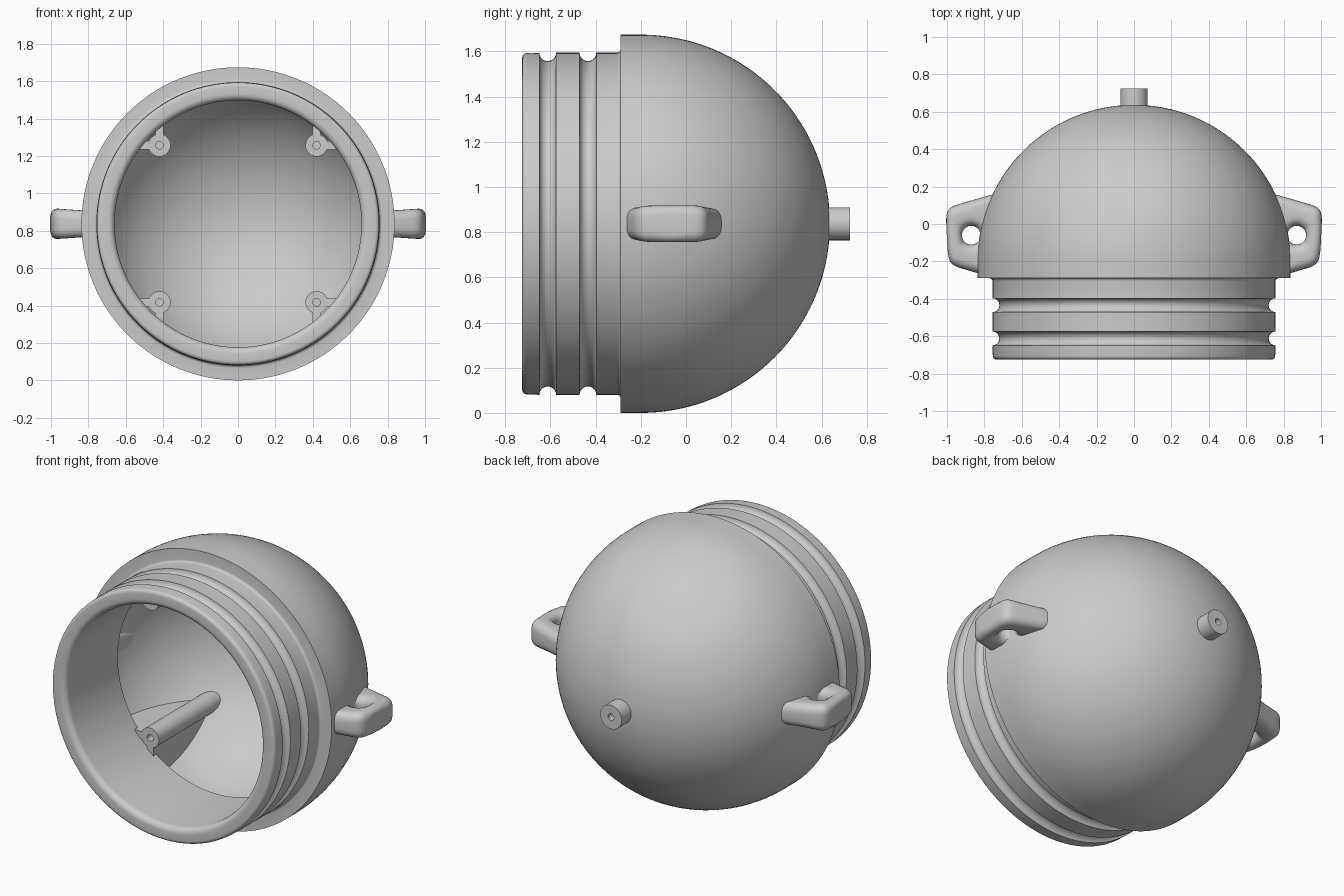
import bpy, bmesh
from math import sin, cos, pi, sqrt, acos, radians
from mathutils import Vector

cube = bpy.data.objects.get("Cube")
if cube:
    bpy.data.objects.remove(cube, do_unlink=True)

grey = bpy.data.materials.new("plain_grey")
grey.use_nodes = True
grey.diffuse_color = (0.6, 0.6, 0.6, 1)
grey.node_tree.nodes["Principled BSDF"].inputs["Base Color"].default_value = (0.6, 0.6, 0.6, 1)

R = 0.837          # dome outer radius, also height of the axis
DOME_Y = -0.2      # dome centre along the axis
INNER = 0.77       # dome inner radius
BURY = 0.8         # radius inside the shell wall where inner parts end
POST = 0.42        # post offset from the axis
POST_FRONT = -0.25


def finish(name, bm, location=(0, 0, R)):
    bmesh.ops.remove_doubles(bm, verts=bm.verts, dist=1e-5)
    bmesh.ops.recalc_face_normals(bm, faces=bm.faces)
    mesh = bpy.data.meshes.new(name)
    bm.to_mesh(mesh)
    bm.free()
    mesh.materials.append(grey)
    obj = bpy.data.objects.new(name, mesh)
    obj.location = location
    bpy.context.collection.objects.link(obj)
    bpy.ops.object.select_all(action='DESELECT')
    obj.select_set(True)
    bpy.context.view_layer.objects.active = obj
    bpy.ops.object.shade_smooth_by_angle(angle=radians(32))
    return obj


def arc(cr, cy, rad, a0, a1, n):
    """Arc points as (radius, y); angles in degrees."""
    angles = [radians(a0 + (a1 - a0) * i / n) for i in range(n + 1)]
    return [(cr + rad * cos(a), cy + rad * sin(a)) for a in angles]


def lathe(points, steps):
    """Revolve (radius, y) points around the y axis."""
    bm = bmesh.new()
    vs = [bm.verts.new((r, y, 0)) for r, y in points]
    es = [bm.edges.new(pair) for pair in zip(vs, vs[1:])]
    bmesh.ops.spin(bm, geom=vs + es, cent=(0, 0, 0), axis=(0, 1, 0),
                   angle=2 * pi, steps=steps, use_duplicate=False)
    bmesh.ops.remove_doubles(bm, verts=bm.verts, dist=1e-5)
    return bm


# Hollow dome with grooved neck, one continuous wall
profile = arc(0, DOME_Y, INNER, 90, -1.5, 40)
profile += [(0.66, -0.22)]
profile += arc(0.695, -0.69, 0.035, 180, 270, 6)
profile += arc(0.735, -0.705, 0.02, 270, 360, 5)
for groove_y in (-0.612, -0.434):
    profile += arc(0.757, groove_y, 0.037, 270, 90, 12)
profile += arc(0.772, -0.305, 0.015, 180, 90, 4)
profile += [(R, -0.29)]
profile += arc(0, DOME_Y, R, 0, 90, 48)
finish("dome_shell", lathe(profile, 128))

# Rear peg with a blind hole
finish("rear_peg", lathe([(0, 0.62), (0.02, 0.62), (0.02, 0.725),
                          (0.073, 0.725), (0.073, 0.6)], 40))

# Four inner screw posts, each with two fins running to the wall
fin_r = sqrt(BURY ** 2 - POST ** 2)
fin_top = acos(POST / fin_r) * 180 / pi
for sx, side in ((1, "left"), (-1, "right")):
    for sz, level in ((1, "upper"), (-1, "lower")):
        x, z = sx * POST, sz * POST
        bm = lathe([(0, 0.1), (0.02, 0.1), (0.02, POST_FRONT),
                    (0.06, POST_FRONT), (0.06, 0.5)], 32)
        for v in bm.verts:      # fit the far end to the dome curve
            if v.co.y > 0.4:
                v.co.y = DOME_Y + sqrt(BURY ** 2 - (v.co.x + x) ** 2 - (v.co.z + z) ** 2)
        finish(f"{level}_{side}_post", bm, (x, 0, R + z))

        outline = [(POST + 0.04, POST_FRONT)] + arc(0, DOME_Y, fin_r, -4, fin_top - 6, 16)
        for kind in ("side", "upright"):
            bm = bmesh.new()
            rows = []
            for t in (-0.022, 0.022):
                row = []
                for u, y in outline:
                    co = (sx * u, y, z + t) if kind == "side" else (x + t, y, sz * u)
                    row.append(bm.verts.new(co))
                bm.faces.new(row)
                rows.append(row)
            for i in range(len(outline)):
                j = (i + 1) % len(outline)
                bm.faces.new((rows[0][i], rows[0][j], rows[1][j], rows[1][i]))
            finish(f"{level}_{side}_{kind}_fin", bm)

# Side lugs: rounded outline around an upright hole, filleted section
HOLE = 0.05
centre = Vector((0.87, -0.06))
sides = [(Vector((1, -0.05)), 0.131), (Vector((0.28, 0.96)), 0.178),
         (Vector((0.28, -0.96)), 0.185), (Vector((-0.985, -0.174)), 0.118)]


def reach(d):
    """Distance from the hole centre to the softened outline."""
    return sum(max(0, n.dot(d) / h) ** 7 for n, h in sides) ** (-1 / 7)


def lug(name, sx, n=72):
    bm = bmesh.new()
    rings = []
    for i in range(n):
        d = Vector((cos(2 * pi * i / n), sin(2 * pi * i / n)))
        outer = reach(d)
        f = min(0.05, (outer - HOLE) * 0.45)
        ring = []
        for quarter in range(4):
            right = quarter in (0, 3)
            up = 1 if quarter < 2 else -1
            for k in range(6):
                a = pi / 2 * (quarter + k / 5)
                u = (outer - f if right else HOLE + f) + f * cos(a)
                p = centre + d * u
                half = 0.073 + 0.07 * (p.x - 0.85)
                zz = up * (half - f) + f * sin(a)
                ring.append(bm.verts.new((sx * p.x, p.y, zz)))
        rings.append(ring)
    for i in range(n):
        a, b = rings[i], rings[(i + 1) % n]
        for k in range(len(a)):
            m = (k + 1) % len(a)
            bm.faces.new((a[k], a[m], b[m], b[k]))
    finish(name, bm)


lug("left_lug", 1)
lug("right_lug", -1)
